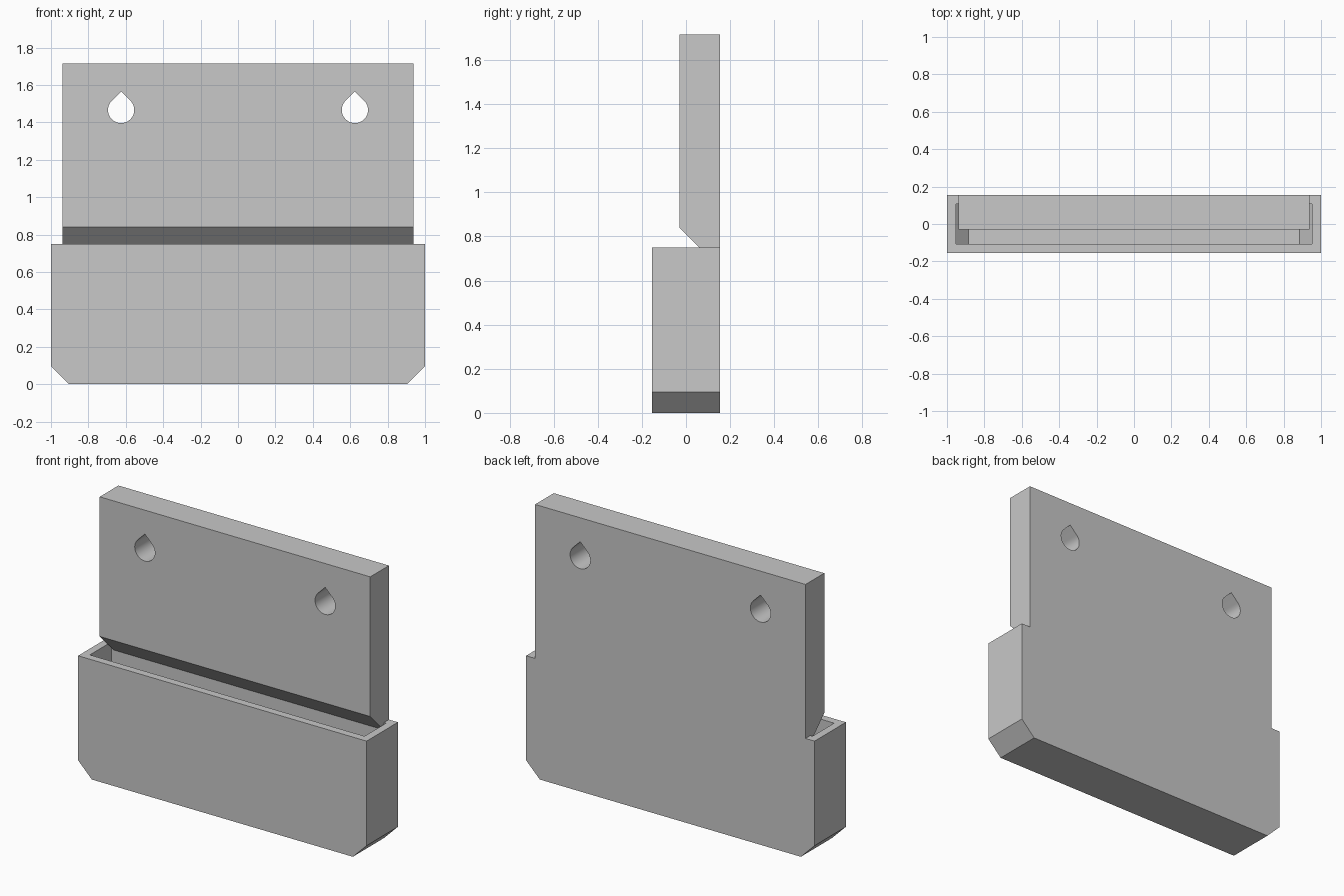
import bpy
import bmesh
import math
from mathutils import Vector

cube = bpy.data.objects.get("Cube")
if cube:
    bpy.data.objects.remove(cube, do_unlink=True)

GREY = (0.58, 0.58, 0.58, 1.0)
grey = bpy.data.materials.new("light_grey")
grey.use_nodes = True
grey.diffuse_color = GREY
grey.node_tree.nodes["Principled BSDF"].inputs["Base Color"].default_value = GREY


def prism(name, profile, axis, start, end):
    """Extrude a closed profile along x (profile is y, z) or y (profile is x, z)."""
    bm = bmesh.new()
    if axis == "x":
        points = [Vector((start, a, b)) for a, b in profile]
        move = Vector((end - start, 0, 0))
    else:
        points = [Vector((a, start, b)) for a, b in profile]
        move = Vector((0, end - start, 0))
    face = bm.faces.new([bm.verts.new(p) for p in points])
    result = bmesh.ops.extrude_face_region(bm, geom=[face])
    verts = [v for v in result["geom"] if isinstance(v, bmesh.types.BMVert)]
    bmesh.ops.translate(bm, verts=verts, vec=move)
    bmesh.ops.recalc_face_normals(bm, faces=bm.faces)
    mesh = bpy.data.meshes.new(name)
    bm.to_mesh(mesh)
    bm.free()
    mesh.materials.append(grey)
    obj = bpy.data.objects.new(name, mesh)
    bpy.context.collection.objects.link(obj)
    return obj


def combine(target, tool, operation):
    """Apply a boolean and remove the tool object."""
    tool.hide_render = True
    mod = target.modifiers.new(operation.lower(), "BOOLEAN")
    mod.operation = operation
    mod.solver = "EXACT"
    mod.object = tool
    bpy.context.view_layer.objects.active = target
    bpy.ops.object.modifier_apply(modifier=mod.name)
    bpy.data.objects.remove(tool, do_unlink=True)


def tray_profile(half_width, bottom, top, chamfer):
    """Rectangle with both bottom corners cut at 45 degrees."""
    w, c = half_width, chamfer
    return [(-w, top), (-w, bottom + c), (-w + c, bottom),
            (w - c, bottom), (w, bottom + c), (w, top)]


def teardrop(cx, cz, r, steps=40):
    """Circle with a 45 degree pointed top."""
    arc = [math.radians(135 + 270 * i / steps) for i in range(steps + 1)]
    points = [(cx + r * math.cos(a), cz + r * math.sin(a)) for a in arc]
    return points + [(cx, cz + r * math.sqrt(2))]


DEPTH = 0.155
WALL = 0.048
RIM = 0.75

# Open tray with chamfered lower corners and an even wall
holder = prism("wall_mounted_tray", tray_profile(1.0, 0, RIM, 0.095), "y", -DEPTH, DEPTH)
cavity = prism("cavity_cutter", tray_profile(1.0 - WALL, WALL, RIM + 0.1, 0.067),
               "y", -DEPTH + WALL, DEPTH - WALL)
combine(holder, cavity, "DIFFERENCE")

# Thick back plate, sloping back into the rear wall of the tray
inner_back = DEPTH - WALL
plate = prism("back_plate",
              [(DEPTH, 1.715), (-0.03, 1.715), (-0.03, 0.84),
               (inner_back, 0.84 - inner_back - 0.03), (DEPTH, 0.84 - inner_back - 0.03)],
              "x", -0.9375, 0.9375)

# Teardrop screw holes
for side in (-1, 1):
    hole = prism("screw_hole_cutter", teardrop(side * 0.625, 1.466, 0.07), "y", -0.3, 0.3)
    combine(plate, hole, "DIFFERENCE")

combine(holder, plate, "UNION")

# Smooth hole walls, crisp edges elsewhere
bpy.ops.object.select_all(action="DESELECT")
holder.select_set(True)
bpy.context.view_layer.objects.active = holder
bpy.ops.object.shade_smooth_by_angle(angle=math.radians(30))
